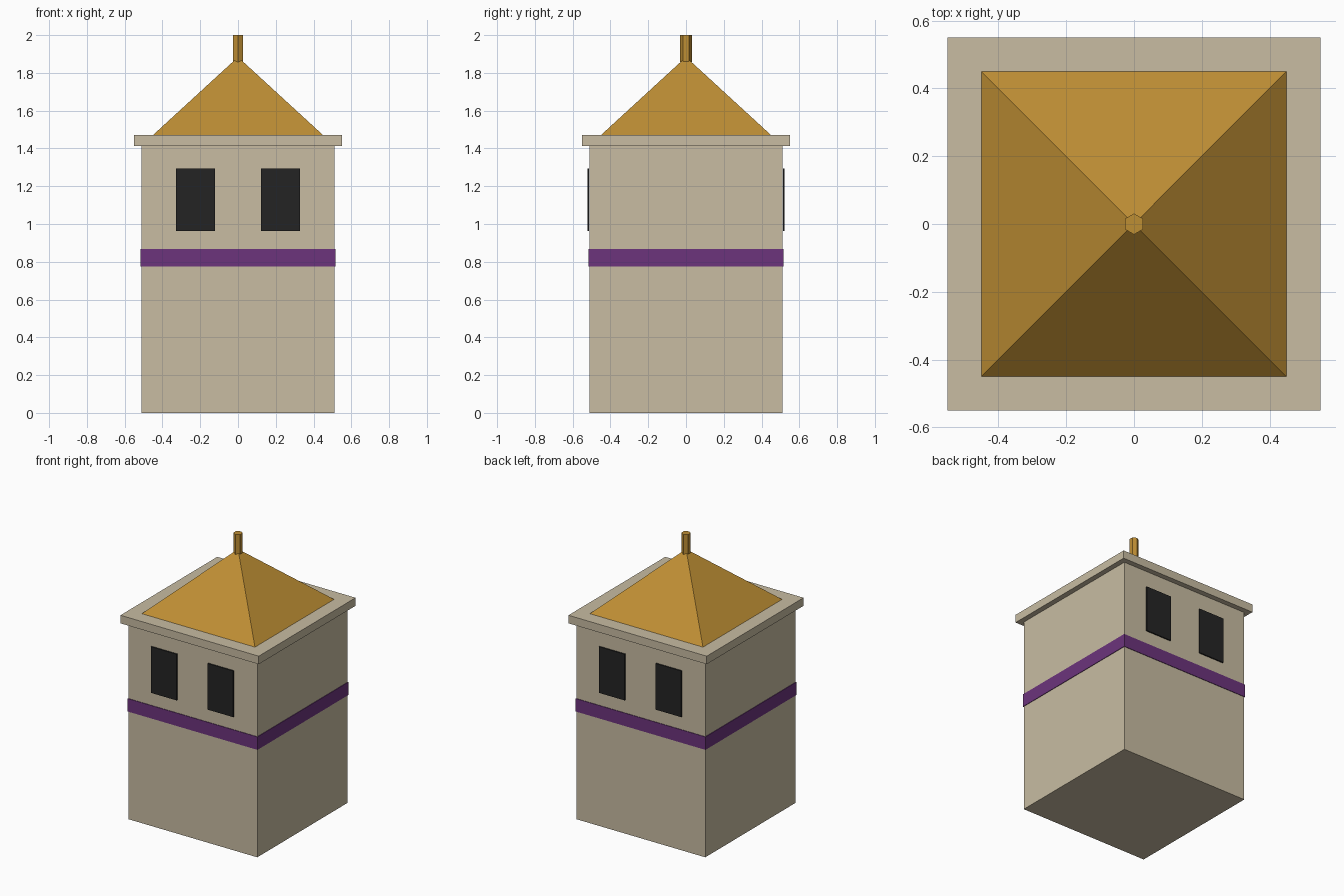
import bpy, math

if "Cube" in bpy.data.objects:
    bpy.data.objects.remove(bpy.data.objects["Cube"])


def material(name, srgb):
    m = bpy.data.materials.new(name)
    lin = [((c / 255 + 0.055) / 1.055) ** 2.4 for c in srgb]
    m.diffuse_color = (*lin, 1)
    m.use_nodes = True
    m.node_tree.nodes["Principled BSDF"].inputs["Base Color"].default_value = m.diffuse_color
    return m


STONE = material("beige stone", (200, 188, 162))
GOLD = material("gold", (190, 142, 52))
PURPLE = material("purple", (108, 52, 124))
DARK = material("dark window", (36, 36, 36))


def box(name, x, y, z, mat):
    """Box from (min, max) ranges."""
    bpy.ops.mesh.primitive_cube_add(size=1, location=[sum(r) / 2 for r in (x, y, z)])
    o = bpy.context.object
    o.name = name
    o.scale = [r[1] - r[0] for r in (x, y, z)]
    bpy.ops.object.transform_apply(location=False, rotation=False, scale=True)
    o.data.materials.append(mat)
    return o


def square_block(name, half, z, mat):
    return box(name, (-half, half), (-half, half), z, mat)


# Tower body, painted band and roof slab
square_block("tower_body", 0.512, (0, 1.413), STONE)
square_block("purple_band", 0.516, (0.775, 0.868), PURPLE)
square_block("roof_slab", 0.55, (1.413, 1.471), STONE)

# Windows: two on the front, two on the back
for side, sy in (("front", -1), ("back", 1)):
    for label, sx in (("left", -1), ("right", 1)):
        box(f"{side}_window_{label}", sorted((sx * 0.123, sx * 0.327)),
            sorted((sy * 0.513, sy * 0.522)), (0.962, 1.294), DARK)

# Pyramid roof
bpy.ops.mesh.primitive_cone_add(vertices=4, radius1=0.45 * math.sqrt(2), radius2=0,
                                depth=0.413, location=(0, 0, 1.471 + 0.413 / 2),
                                rotation=(0, 0, math.pi / 4))
roof = bpy.context.object
roof.name = "pyramid_roof"
roof.data.materials.append(GOLD)

# Six-sided finial
bpy.ops.mesh.primitive_cylinder_add(vertices=6, radius=0.031, depth=0.142,
                                    location=(0, 0, 1.929))
finial = bpy.context.object
finial.name = "finial"
finial.data.materials.append(GOLD)
